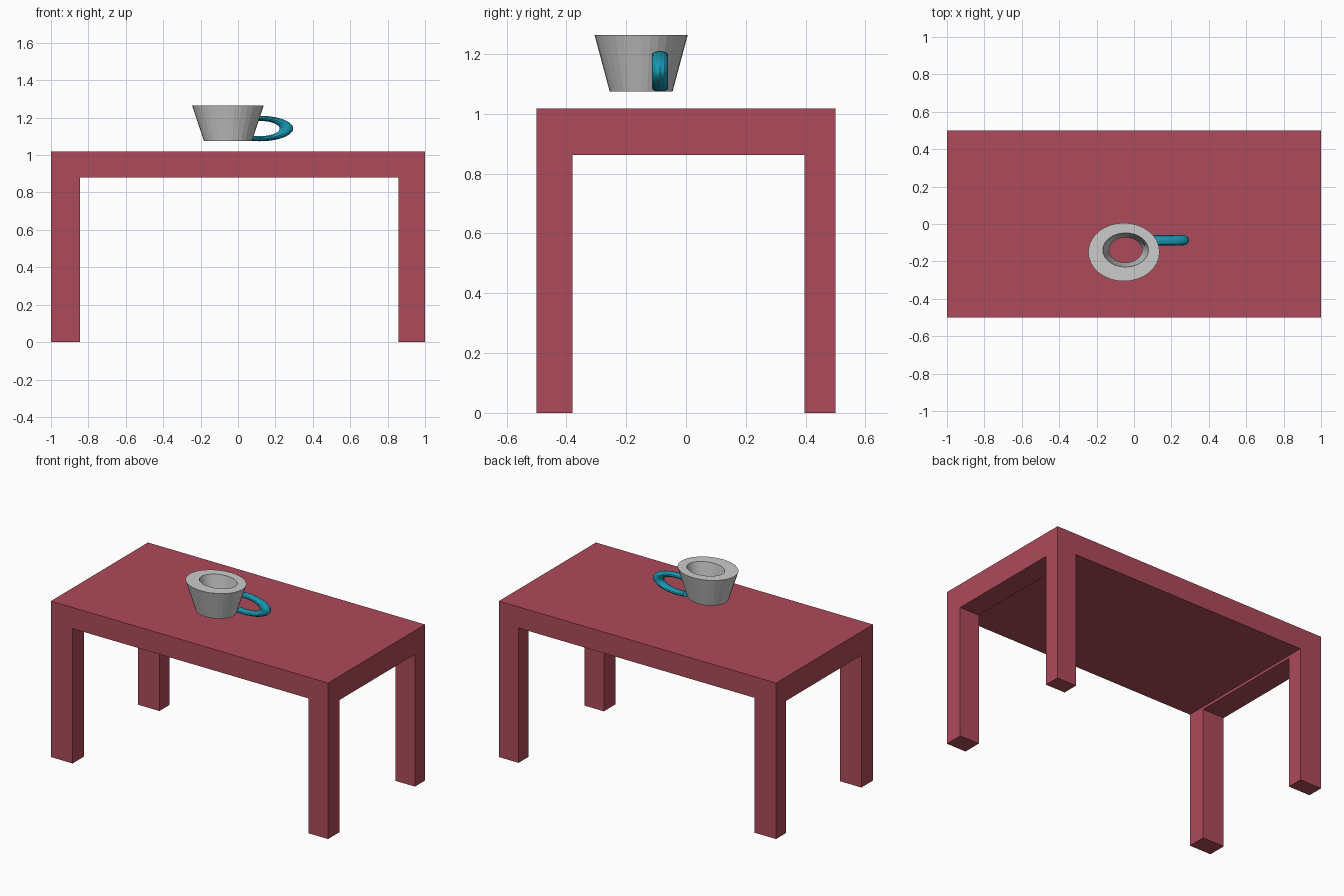
import bpy, bmesh
from math import radians, cos, sin, pi
from mathutils import Matrix, Vector

if "Cube" in bpy.data.objects:
    bpy.data.objects.remove(bpy.data.objects["Cube"])


def finish(name, bm, color=None):
    bmesh.ops.recalc_face_normals(bm, faces=bm.faces[:])
    mesh = bpy.data.meshes.new(name)
    bm.to_mesh(mesh)
    bm.free()
    obj = bpy.data.objects.new(name, mesh)
    bpy.context.collection.objects.link(obj)
    if color:
        mat = bpy.data.materials.new(name + "_color")
        mat.diffuse_color = (*color, 1)
        mat.use_nodes = True
        mat.node_tree.nodes["Principled BSDF"].inputs["Base Color"].default_value = mat.diffuse_color
        mesh.materials.append(mat)
    return obj


def box(name, low, high, color=None):
    low, high = Vector(low), Vector(high)
    bm = bmesh.new()
    bmesh.ops.create_cube(bm, size=1)
    bmesh.ops.scale(bm, vec=high - low, verts=bm.verts)
    bmesh.ops.translate(bm, vec=(low + high) / 2, verts=bm.verts)
    return finish(name, bm, color)


# Table: solid block with one opening through each direction
table = box("table", (-1, -0.5, 0), (1, 0.5, 1.018), (0.42, 0.07, 0.1))
openings = [((-0.844, -0.7, -0.2), (0.859, 0.7, 0.88)),
            ((-1.2, -0.38, -0.2), (1.2, 0.396, 0.862))]
for low, high in openings:
    cutter = box("opening_cutter", low, high)
    cutter.hide_render = True
    mod = table.modifiers.new("opening", 'BOOLEAN')
    mod.operation = 'DIFFERENCE'
    mod.solver = 'EXACT'
    mod.object = cutter
    bpy.context.view_layer.objects.active = table
    bpy.ops.object.modifier_apply(modifier=mod.name)
    bpy.data.objects.remove(cutter)

# Cup: tapered oval wall with an open bottom (centre x, y, radius x, y, height)
SIDES = 32
profile = [(-0.054, -0.150, 0.128, 0.105, 1.074),
           (-0.054, -0.150, 0.191, 0.156, 1.264),
           (-0.045, -0.139, 0.122, 0.091, 1.264),
           (-0.045, -0.139, 0.088, 0.067, 1.074)]
bm = bmesh.new()
rings = []
for cx, cy, rx, ry, z in profile:
    angles = [2 * pi * i / SIDES for i in range(SIDES)]
    rings.append([bm.verts.new((cx + rx * cos(a), cy + ry * sin(a), z)) for a in angles])
for k, ring in enumerate(rings):
    nxt = rings[(k + 1) % len(rings)]
    for i in range(SIDES):
        j = (i + 1) % SIDES
        bm.faces.new((ring[i], ring[j], nxt[j], nxt[i]))
finish("cup", bm)

# Handle: stretched partial ring whose ends sink into the cup wall
SWEEP = radians(225)
bm = bmesh.new()
bmesh.ops.create_circle(bm, cap_ends=True, segments=12, radius=0.25,
                        matrix=Matrix.Translation((1, 0, 0)))
bmesh.ops.rotate(bm, cent=(0, 0, 0), verts=bm.verts,
                 matrix=Matrix.Rotation(-SWEEP / 2, 3, 'Y'))
bmesh.ops.spin(bm, geom=bm.verts[:] + bm.edges[:] + bm.faces[:], cent=(0, 0, 0),
               axis=(0, 1, 0), angle=SWEEP, steps=30)
bmesh.ops.scale(bm, vec=(0.144, 0.11, 0.0545), verts=bm.verts)
bmesh.ops.translate(bm, vec=(0.115, -0.087, 1.142), verts=bm.verts)
finish("handle", bm, (0.01, 0.32, 0.45))
